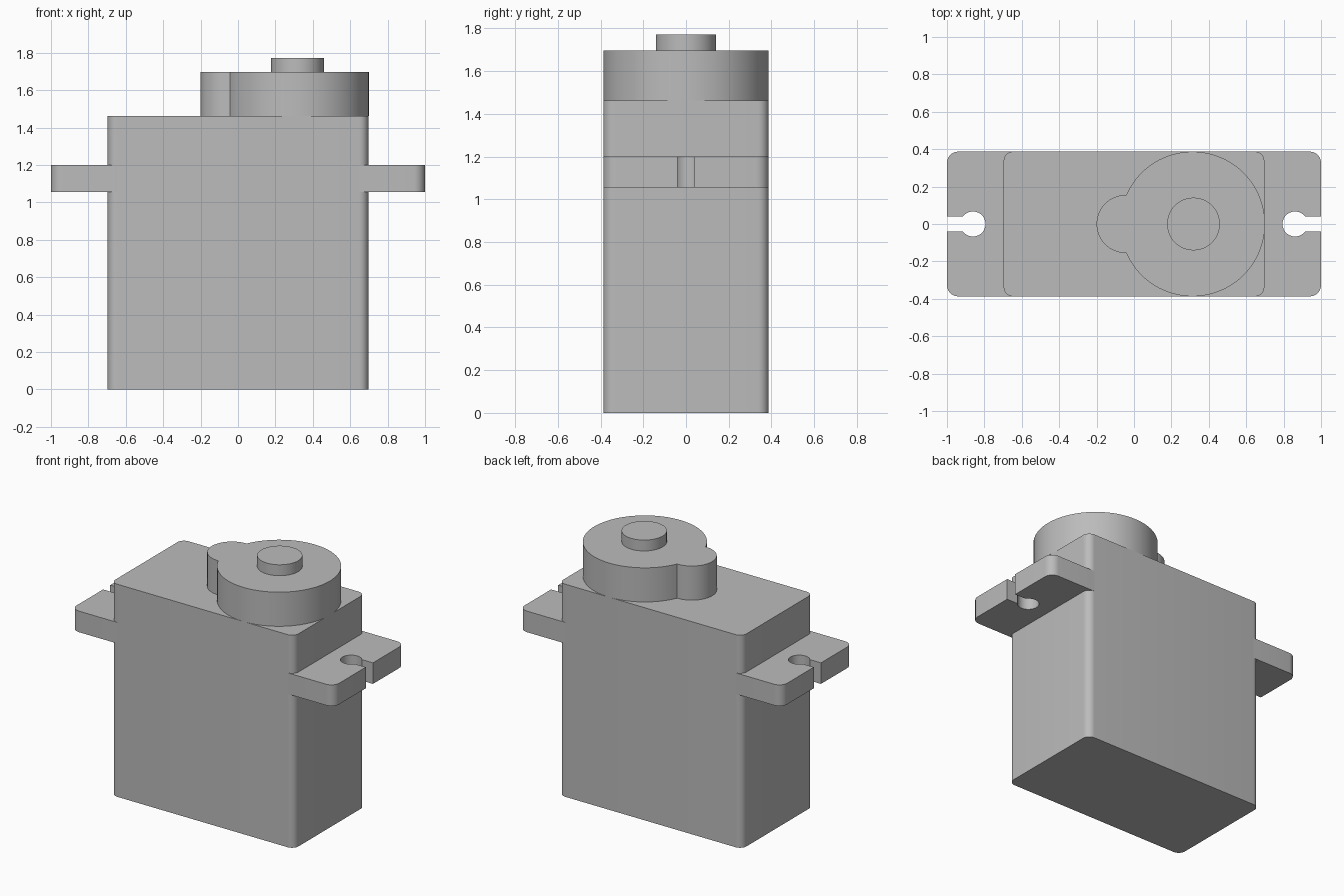
import bpy, bmesh
from math import radians, sin, cos, asin, degrees

if "Cube" in bpy.data.objects:
    bpy.data.objects.remove(bpy.data.objects["Cube"], do_unlink=True)

grey = bpy.data.materials.new("plain grey")
grey.use_nodes = True
grey.diffuse_color = (0.5, 0.5, 0.5, 1)
grey.node_tree.nodes["Principled BSDF"].inputs["Base Color"].default_value = (0.5, 0.5, 0.5, 1)


def arc(cx, cy, r, start, end, steps):
    angles = [radians(start + (end - start) * i / steps) for i in range(steps + 1)]
    return [(cx + r * cos(a), cy + r * sin(a)) for a in angles]


def prism(name, outline, bottom, top):
    """Extrude a flat outline between two heights."""
    bm = bmesh.new()
    base = bm.faces.new([bm.verts.new((x, y, bottom)) for x, y in outline])
    grown = bmesh.ops.extrude_face_region(bm, geom=[base], use_keep_orig=True)
    verts = [v for v in grown["geom"] if isinstance(v, bmesh.types.BMVert)]
    bmesh.ops.translate(bm, verts=verts, vec=(0, 0, top - bottom))
    bmesh.ops.recalc_face_normals(bm, faces=bm.faces[:])
    mesh = bpy.data.meshes.new(name)
    bm.to_mesh(mesh)
    bm.free()
    mesh.materials.append(grey)
    obj = bpy.data.objects.new(name, mesh)
    bpy.context.collection.objects.link(obj)
    bpy.ops.object.select_all(action="DESELECT")
    obj.select_set(True)
    bpy.context.view_layer.objects.active = obj
    bpy.ops.object.shade_smooth_by_angle(angle=radians(30))
    return obj


HALF_X, HALF_Y, ROUND = 0.697, 0.387, 0.05

# Motor case with rounded upright edges
corners = [(1, 1, 0), (-1, 1, 90), (-1, -1, 180), (1, -1, 270)]
case = []
for sx, sy, turn in corners:
    case += arc(sx * (HALF_X - ROUND), sy * (HALF_Y - ROUND), ROUND, turn, turn + 90, 8)
prism("motor_case", case, 0, 1.463)

# Mounting tabs, each with a round screw hole open to the end
tab_round, hole_x, hole_r, slot = 0.06, 0.861, 0.067, 0.039
mouth = degrees(asin(slot / hole_r))
inner = HALF_X - ROUND
tab = [(inner, -HALF_Y)]
tab += arc(1 - tab_round, tab_round - HALF_Y, tab_round, -90, 0, 8)
tab += [(1, -slot)] + arc(hole_x, 0, hole_r, -mouth, mouth - 360, 32) + [(1, slot)]
tab += arc(1 - tab_round, HALF_Y - tab_round, tab_round, 0, 90, 8)
tab += [(inner, HALF_Y)]
prism("left_mounting_tab", tab, 1.055, 1.2)
prism("right_mounting_tab", [(-x, -y) for x, y in tab], 1.055, 1.2)

# Gear housing: a large drum with a small round lobe beside it
drum_x, lobe_x, lobe_r = 0.313, -0.045, 0.155
meet = degrees(asin(lobe_r / HALF_Y))
housing = arc(drum_x, 0, HALF_Y, meet - 180, 180 - meet, 80)
housing += arc(lobe_x, 0, lobe_r, 90, 270, 32)
prism("gear_housing", housing, 1.463, 1.698)

# Output shaft
prism("output_shaft", arc(0.318, 0, 0.141, 0, 352.5, 47), 1.698, 1.773)
